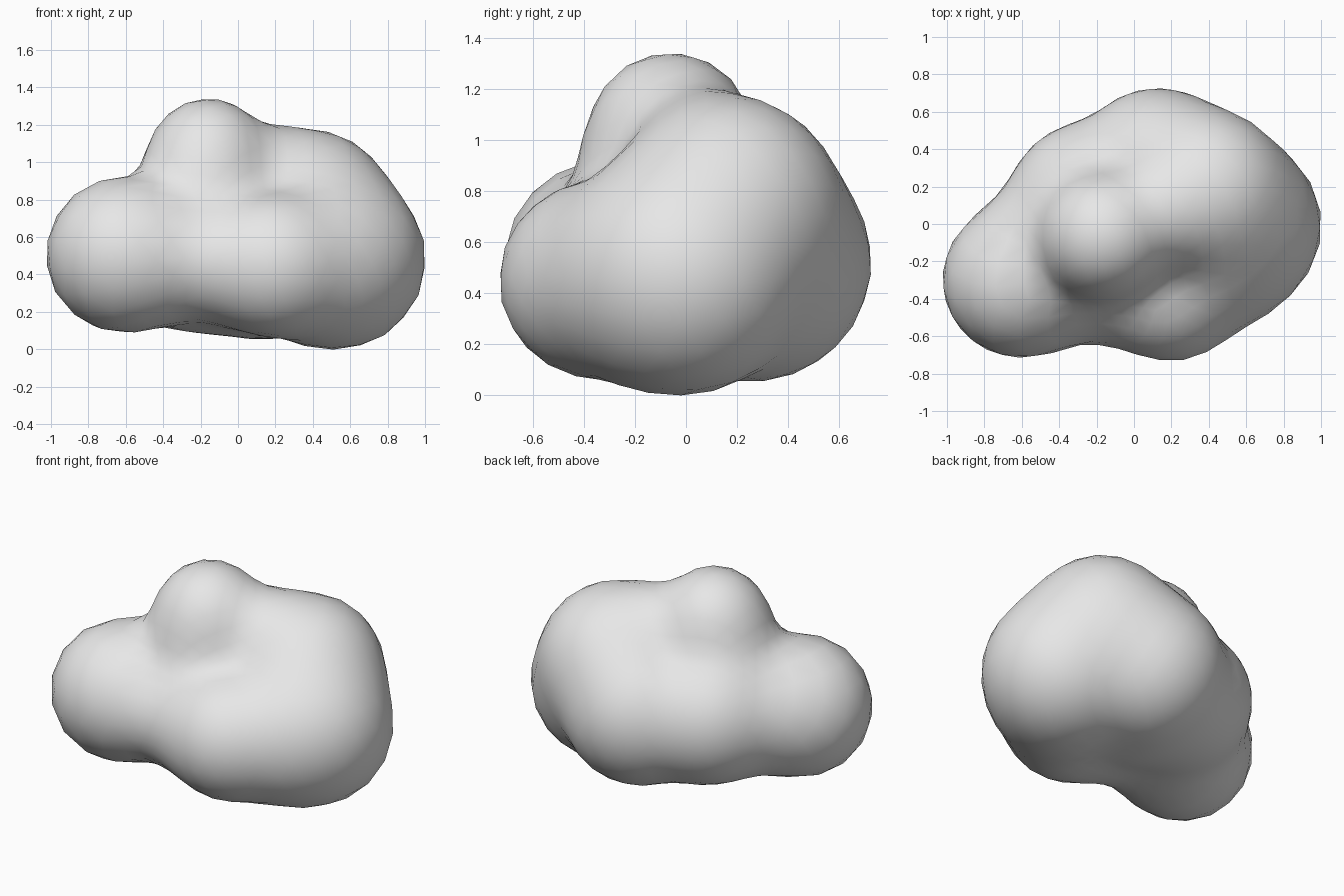
import bpy
from mathutils import Vector

if "Cube" in bpy.data.objects:
    bpy.data.objects.remove(bpy.data.objects["Cube"], do_unlink=True)

# Lobes of the lump: centre and radius
lobes = {
    "left": (Vector((-.61, -.30, .505)), .39),
    "front": (Vector((.20, -.35, .45)), .37),
    "front_right": (Vector((.40, -.18, .46)), .40),
    "right": (Vector((.525, -.01, .48)), .48),
    "back": (Vector((.13, .26, .52)), .467),
    "back_left": (Vector((-.25, .12, .52)), .40),
    "crest": (Vector((.38, .16, .72)), .455),
    "saddle": (Vector((.15, .07, .91)), .28),
    "knob": (Vector((-.16, -.06, 1.015)), .325),
    "shoulder": (Vector((-.20, -.08, .75)), .37),
    "core": (Vector((0, 0, .53)), .44),
}
# Soft bridges between neighbouring lobes: names and radius
bridges = [("left", "front", .32), ("left", "back_left", .37)]
BLEND = .13


def smooth_min(a, b):
    h = max(BLEND - abs(a - b), 0)
    return min(a, b) - h * h / (4 * BLEND)


def distance(p):
    d = 10
    for centre, radius in lobes.values():
        d = smooth_min(d, (p - centre).length - radius)
    for first, second, radius in bridges:
        a, b = lobes[first][0], lobes[second][0]
        t = min(max((p - a).dot(b - a) / (b - a).length_squared, 0), 1)
        d = smooth_min(d, (p - a.lerp(b, t)).length - radius)
    return d


# Shrink-wrap a sphere onto the blended lobes
bpy.ops.mesh.primitive_ico_sphere_add(subdivisions=4, radius=1)
lump = bpy.context.object
lump.name = "lumpy_body"
middle = Vector((-.03, -.02, .58))
for v in lump.data.vertices:
    ray = v.co.normalized()
    t = 1.8
    for _ in range(60):
        step = distance(middle + ray * t)
        t -= step
        if step < .0005:
            break
    v.co = middle + ray * t
bpy.ops.object.shade_smooth()

grey = bpy.data.materials.new("light_grey")
grey.use_nodes = True
colour = (.8, .8, .8, 1)
grey.diffuse_color = colour
grey.node_tree.nodes["Principled BSDF"].inputs["Base Color"].default_value = colour
lump.data.materials.append(grey)
